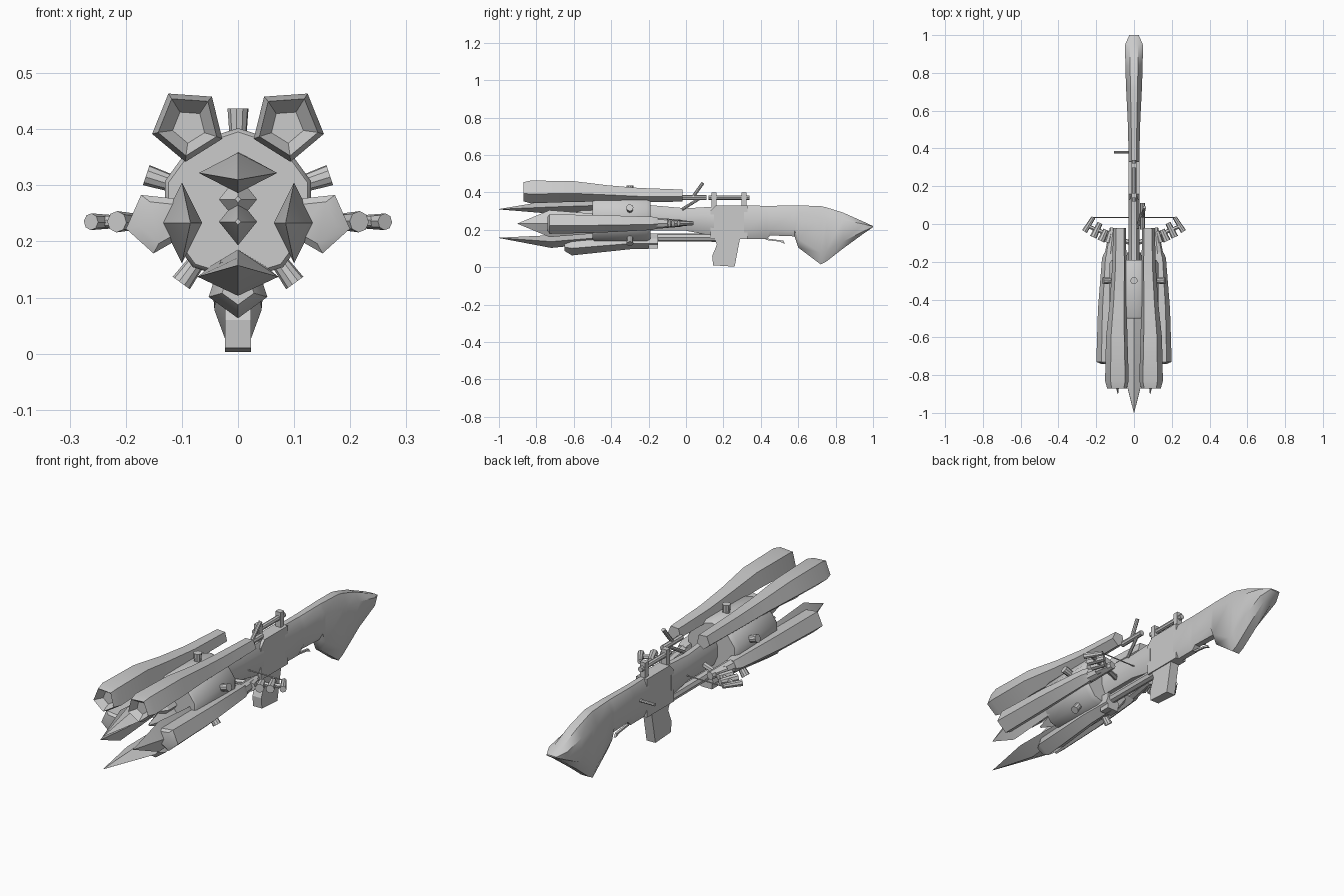
import bpy, bmesh, math
from mathutils import Vector

if "Cube" in bpy.data.objects:
    bpy.data.objects.remove(bpy.data.objects["Cube"])

grey = bpy.data.materials.new("gun_grey")
grey.diffuse_color = (0.6, 0.6, 0.6, 1)
grey.use_nodes = True
grey.node_tree.nodes["Principled BSDF"].inputs["Base Color"].default_value = grey.diffuse_color
CZ = 0.265  # height of the drum axis


def finish(name, bm, smooth=35):
    bmesh.ops.recalc_face_normals(bm, faces=bm.faces)
    me = bpy.data.meshes.new(name)
    bm.to_mesh(me)
    bm.free()
    ob = bpy.data.objects.new(name, me)
    bpy.context.collection.objects.link(ob)
    me.materials.append(grey)
    if smooth:
        bpy.ops.object.select_all(action='DESELECT')
        ob.select_set(True)
        bpy.context.view_layer.objects.active = ob
        bpy.ops.object.shade_smooth_by_angle(angle=math.radians(smooth))
    return ob


def loft(name, rings, smooth=35):
    """Skin a list of equal-length point rings and cap both ends."""
    bm = bmesh.new()
    vs = [[bm.verts.new(p) for p in r] for r in rings]
    n = len(vs[0])
    for a, b in zip(vs, vs[1:]):
        for i in range(n):
            bm.faces.new((a[i], a[(i + 1) % n], b[(i + 1) % n], b[i]))
    bm.faces.new(vs[0])
    bm.faces.new(vs[-1])
    return finish(name, bm, smooth)


def ring(y, x, z, rx, rz, n, start=0.0):
    a = [math.radians(start) + math.tau * i / n for i in range(n)]
    return [(x + rx * math.cos(t), y, z + rz * math.sin(t)) for t in a]


def rod(name, p, q, r1, r2=None, n=8):
    p, q = Vector(p), Vector(q)
    r2 = r1 if r2 is None else r2
    d = (q - p).normalized()
    u = d.orthogonal().normalized()
    w = d.cross(u)
    rings = [[c + r * (u * math.cos(math.tau * i / n) + w * math.sin(math.tau * i / n))
              for i in range(n)] for c, r in ((p, r1), (q, r2))]
    return loft(name, rings)


def box(name, x, y, z):
    loft(name, [[(x[0], b, z[0]), (x[1], b, z[0]), (x[1], b, z[1]), (x[0], b, z[1])]
                for b in y], 0)


def prism(name, profile, hx):
    """Side profile (y, z) given thickness along x."""
    loft(name, [[(x, y, z) for y, z in profile] for x in (-hx, hx)], 0)


def pod(name, deg, sections):
    """Five-sided pod; sections are (y, distance from axis, radius)."""
    c, s = math.cos(math.radians(deg)), math.sin(math.radians(deg))
    loft(name, [ring(y, R * c, CZ + R * s, r, r, 5, deg) for y, R, r in sections])


def blade(name, sections):
    """Diamond spike; sections are (y, x, z, half width, half height)."""
    loft(name, [ring(*s, 4) for s in sections], 20)


# Shoulder stock with chamfered section: (y, bottom, top, half width)
stock = []
for y, b, t, w in [(.31, .15, .33, .028), (.43, .15, .328, .03), (.45, .17, .328, .031),
                   (.58, .165, .33, .034), (.6, .105, .33, .036), (.72, .015, .327, .042),
                   (.75, .03, .32, .043), (.84, .1, .292, .046), (.95, .18, .243, .047),
                   (1.0, .214, .22, .025)]:
    h = t - b
    cx, cz = w * .45, h * .2
    stock.append([(-cx, y, b), (cx, y, b), (w, y, b + cz), (w, y, t - cz),
                  (cx, y, t), (-cx, y, t), (-w, y, t - cz), (-w, y, b + cz)])
loft("stock", stock, 40)

# Receiver, magazine and trigger
prism("receiver", [(.13, .15), (.33, .15), (.33, .33), (.16, .33), (.13, .3)], .028)
prism("magazine", [(.145, .01), (.26, .003), (.29, .16), (.15, .16), (.165, .12), (.14, .06)], .023)
prism("trigger", [(.42, .155), (.46, .15), (.52, .142), (.53, .125), (.5, .137), (.43, .145)], .005)
rod("charging_handle", (-.02, .38, .25), (-.105, .38, .25), .007)

# Barrel, lower tube and revolving drum
loft("barrel", [ring(y, 0, z, .032, h, 8, 22.5) for y, z, h in
                [(-.22, .265, .075), (0, .255, .065), (.15, .245, .085)]])
rod("lower_tube", (0, -.3, .16), (0, .16, .158), .022)
loft("drum", [ring(y, 0, CZ, r, r, 10, 18) for y, r in
              [(-.5, .13), (-.49, .137), (-.21, .137), (-.19, .125)]])
box("lower_clip", (-.03, .03), (-.2, -.15), (.1, .18))

# Five knobs around the drum
for k in range(5):
    a = math.radians(90 + 72 * k)
    d = Vector((math.cos(a), 0, math.sin(a)))
    o = Vector((0, -.3, CZ))
    rod("drum_knob", o + d * .12, o + d * .172, .015, .019, 10)

# Pods around the drum
for deg in (58, 122):
    pod("upper_pod", deg, [(-.835, .165, .03), (-.87, .168, .055), (-.83, .168, .066), (-.6, .17, .06),
                           (-.42, .157, .047), (-.25, .146, .041), (-.02, .142, .035)])
for deg in (-12, 192):
    pod("side_pod", deg, [(-.74, .14, .04), (-.73, .148, .056), (-.45, .145, .05),
                          (-.18, .135, .038), (-.15, .13, .03)])
pod("lower_pod", 270, [(-.65, .148, .03), (-.61, .147, .055), (-.3, .125, .044), (-.15, .125, .04)])

# Pointed blades
blade("upper_blade", [(-1, 0, .31, .001, .001), (-.72, 0, .322, .07, .036), (-.48, 0, .33, .05, .03)])
blade("lower_blade", [(-1, 0, .157, .001, .001), (-.72, 0, .137, .072, .034), (-.5, 0, .155, .05, .03)])
for s in (-1, 1):
    blade("side_blade", [(-.9, s * .085, .233, .001, .001), (-.73, s * .1, .233, .036, .072),
                         (-.45, s * .1, .233, .03, .05)])
for z, tip in ((.235, -.66), (.275, -.6)):
    blade("inner_spike", [(tip, 0, z, .005, .006), (-.56, 0, z, .034, .042), (-.48, 0, z, .034, .042)])

# Sight rail on top
for y in (.15, .31):
    box("sight_post", (-.014, .014), (y - .013, y + .013), (.31, .4))
rod("sight_tube", (0, .12, .372), (0, .34, .372), .012)
rod("bolt_tube", (.045, -.03, .372), (.045, .11, .372), .013)
rod("bolt_lever", (.045, .04, .38), (.055, .09, .45), .009)
rod("bolt_brace", (.02, -.02, .31), (.045, .08, .372), .008)

# Side arms carrying fanned tubes and a cross wire
for s in (-1, 1):
    rod("side_arm", (s * .02, -.1, .235), (s * .25, -.01, .235), .013, .01, 6)
    rod("arm_socket", (s * .125, -.16, .235), (s * .11, -.02, .235), .03, .018)
    for a, b, r in [((.135, -.1), (.12, -.04), .022), ((.175, -.09), (.148, -.03), .02),
                    ((.216, -.07), (.18, .005), .019), ((.262, -.04), (.215, .035), .015)]:
        rod("fan_tube", (s * a[0], a[1], .235), (s * b[0], b[1], .235), r, r * .75)
rod("cross_wire", (-.22, .035, .235), (.22, .035, .235), .003, n=5)
